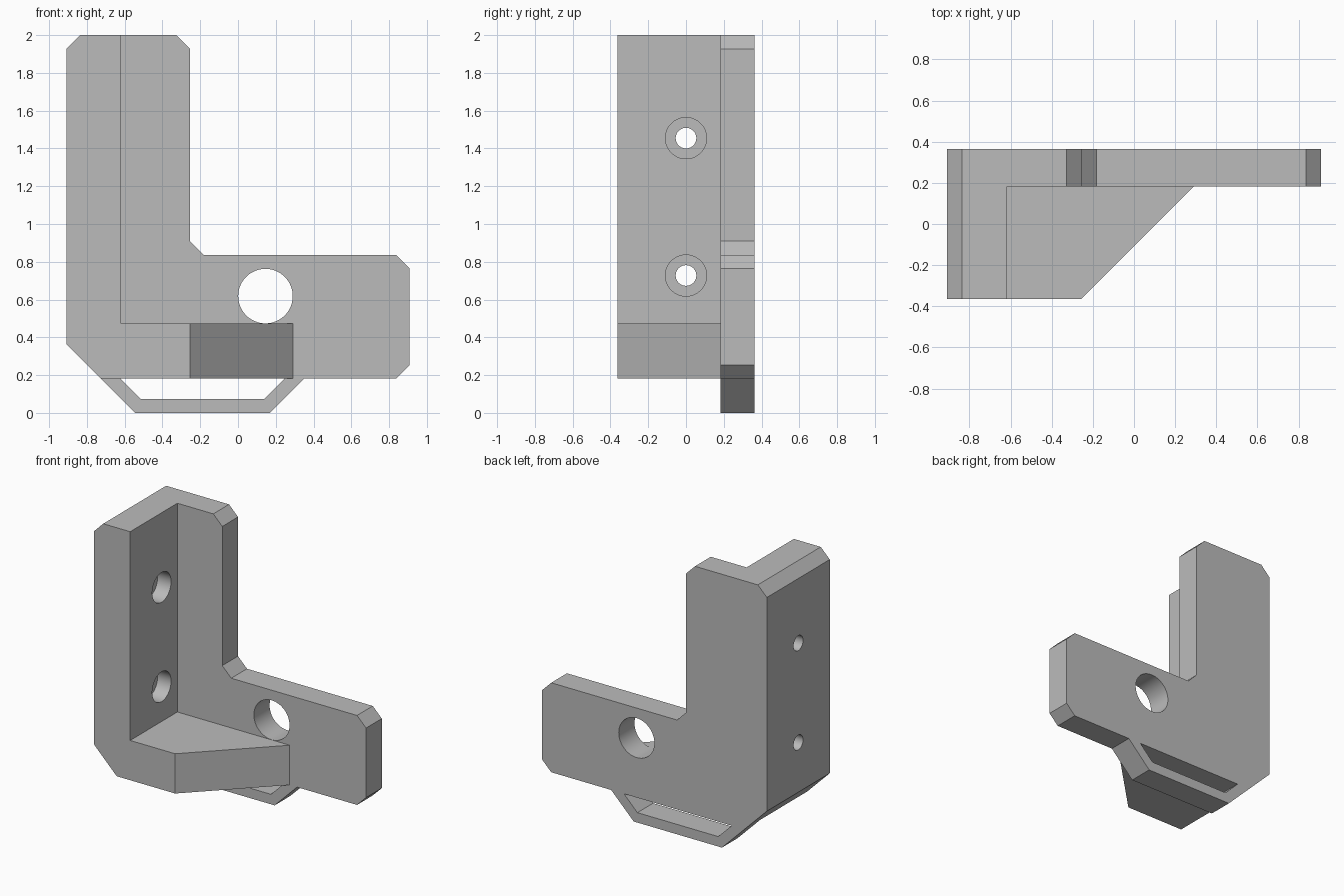
import bpy, bmesh, math
from mathutils import Matrix, Vector

cube = bpy.data.objects.get("Cube")
if cube:
    bpy.data.objects.remove(cube, do_unlink=True)

S = 2 / 55  # millimetres to scene units

grey = bpy.data.materials.new("plain grey")
grey.use_nodes = True
colour = (0.5, 0.5, 0.5, 1)
grey.diffuse_color = colour
grey.node_tree.nodes["Principled BSDF"].inputs["Base Color"].default_value = colour


def finish(bm, name):
    bmesh.ops.recalc_face_normals(bm, faces=bm.faces)
    bmesh.ops.scale(bm, vec=(S, S, S), verts=bm.verts)
    mesh = bpy.data.meshes.new(name)
    bm.to_mesh(mesh)
    bm.free()
    mesh.materials.append(grey)
    ob = bpy.data.objects.new(name, mesh)
    bpy.context.collection.objects.link(ob)
    return ob


def prism(name, outline, y0, y1, adjust=None):
    """Extrude an x-z outline from y0 to y1."""
    bm = bmesh.new()
    face = bm.faces.new([bm.verts.new((x, y0, z)) for x, z in outline])
    geom = bmesh.ops.extrude_face_region(bm, geom=[face])["geom"]
    for v in geom:
        if isinstance(v, bmesh.types.BMVert):
            v.co.y = y1
    if adjust:
        for v in bm.verts:
            adjust(v)
    return finish(bm, name)


def cylinder(name, radius, start, end):
    bm = bmesh.new()
    a, b = Vector(start), Vector(end)
    turn = (b - a).to_track_quat('Z', 'Y').to_matrix().to_4x4()
    bmesh.ops.create_cone(bm, cap_ends=True, segments=64, radius1=radius, radius2=radius,
                          depth=(b - a).length, matrix=Matrix.Translation((a + b) / 2) @ turn)
    return finish(bm, name)


def combine(target, other, operation):
    mod = target.modifiers.new(operation.lower(), 'BOOLEAN')
    mod.operation, mod.solver, mod.object = operation, 'EXACT', other
    other.hide_render = True
    bpy.context.view_layer.update()
    graph = bpy.context.evaluated_depsgraph_get()
    mesh = bpy.data.meshes.new_from_object(target.evaluated_get(graph))
    target.modifiers.clear()
    target.data = mesh
    bpy.data.objects.remove(other, do_unlink=True)


# L-shaped back plate with chamfered corners and a cable loop at the bottom
plate = prism("corner_bracket", [
    (-25, 10), (-15, 0), (4.65, 0), (9.65, 5), (23, 5), (25, 7), (25, 21), (23, 23),
    (-5, 23), (-7, 25), (-7, 53), (-9, 55), (-23, 55), (-25, 53)], 5, 10)
slot = prism("loop_slot", [(-17.17, 5), (-14.17, 2), (3.82, 2), (6.82, 5)], 0, 15)
combine(plate, slot, 'DIFFERENCE')
combine(plate, cylinder("plate_hole", 3.97, (4, 0, 17), (4, 15, 17)), 'DIFFERENCE')


# Side wall and shelf; the shelf's free end tapers towards the front
def taper(v):
    if v.co.x > 0 and v.co.y < 0:
        v.co.x = -7


flange = prism("side_wall_and_shelf", [
    (-25, 10), (-20, 5), (8, 5), (8, 13), (-17, 13), (-17, 55), (-23, 55), (-25, 53)],
    -10, 5, taper)

# Counterbored screw holes through the side wall
for z in (20, 40):
    combine(flange, cylinder("screw_hole", 1.5, (-30, 0, z), (-10, 0, z)), 'DIFFERENCE')
    combine(flange, cylinder("screw_head", 3, (-20, 0, z), (-10, 0, z)), 'DIFFERENCE')

combine(plate, flange, 'UNION')

bpy.ops.object.select_all(action='DESELECT')
plate.select_set(True)
bpy.context.view_layer.objects.active = plate
bpy.ops.object.shade_smooth_by_angle(angle=math.radians(30))
